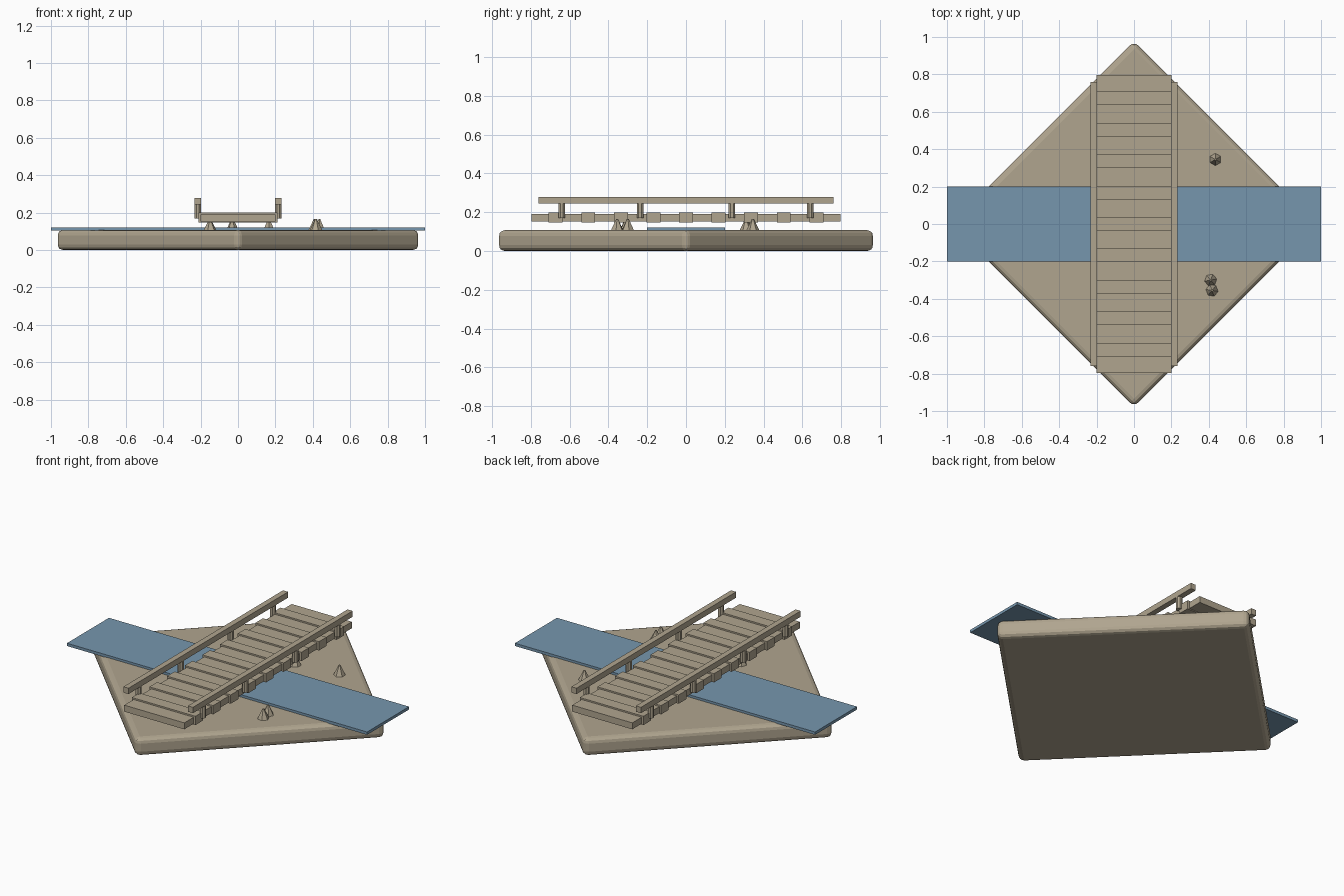
import bpy
import math

if "Cube" in bpy.data.objects:
    bpy.data.objects.remove(bpy.data.objects["Cube"])


def material(name, rgb):
    m = bpy.data.materials.new(name)
    m.diffuse_color = (*rgb, 1)
    m.use_nodes = True
    m.node_tree.nodes["Principled BSDF"].inputs["Base Color"].default_value = m.diffuse_color
    return m


STONE = material("warm_grey_beige", (0.434, 0.376, 0.275))
WATER = material("river_blue", (0.181, 0.305, 0.423))


def finish(name, mat):
    o = bpy.context.object
    o.name = name
    o.data.materials.append(mat)
    return o


def box(name, x, y, z, mat=STONE):
    """Box from (min, max) ranges on each axis."""
    ranges = (x, y, z)
    bpy.ops.mesh.primitive_cube_add(size=1, location=[(a + b) / 2 for a, b in ranges])
    o = finish(name, mat)
    o.scale = [b - a for a, b in ranges]
    return o


def prism(name, sides, r1, r2, base, height, turn=0.0):
    """Straight or tapering prism standing on a base point."""
    x, y, z = base
    bpy.ops.mesh.primitive_cone_add(vertices=sides, radius1=r1, radius2=r2, depth=height,
                                    location=(x, y, z + height / 2), rotation=(0, 0, turn))
    return finish(name, STONE)


# Diamond ground slab with rounded edges
ground = prism("ground_slab", 4, 0.977, 0.977, (0, 0, 0), 0.108)
bevel = ground.modifiers.new("rounded_edges", "BEVEL")
bevel.width = 0.03
bevel.segments = 3

# River strip
box("river", (-1, 1), (-0.2, 0.2), (0.105, 0.122), WATER)

# Bridge deck and its raised cross planks
box("bridge_deck", (-0.2, 0.2), (-0.797, 0.797), (0.152, 0.191))
for i in range(9):
    y = (i - 4) * 0.168
    box("cross_plank", (-0.212, 0.212), (y - 0.036, y + 0.036), (0.147, 0.2))

# Handrails and posts on both sides
for side in (-1, 1):
    cx = side * 0.215
    box("handrail", (cx - 0.017, cx + 0.017), (-0.76, 0.76), (0.244, 0.279))
    for y in (-0.64, -0.237, 0.237, 0.64):
        prism("rail_post", 8, 0.018, 0.018, (cx, y, 0.17), 0.08, math.pi / 8)

# Pointed stones along the banks and under the bridge
for i, (x, y) in enumerate([(0.435, 0.345), (0.41, -0.3), (0.417, -0.355),
                            (0.165, 0.31), (-0.15, -0.31), (-0.03, 0.33)]):
    prism("bank_stone", 6, 0.037, 0.005, (x, y, 0.1), 0.066, i * 0.7)
